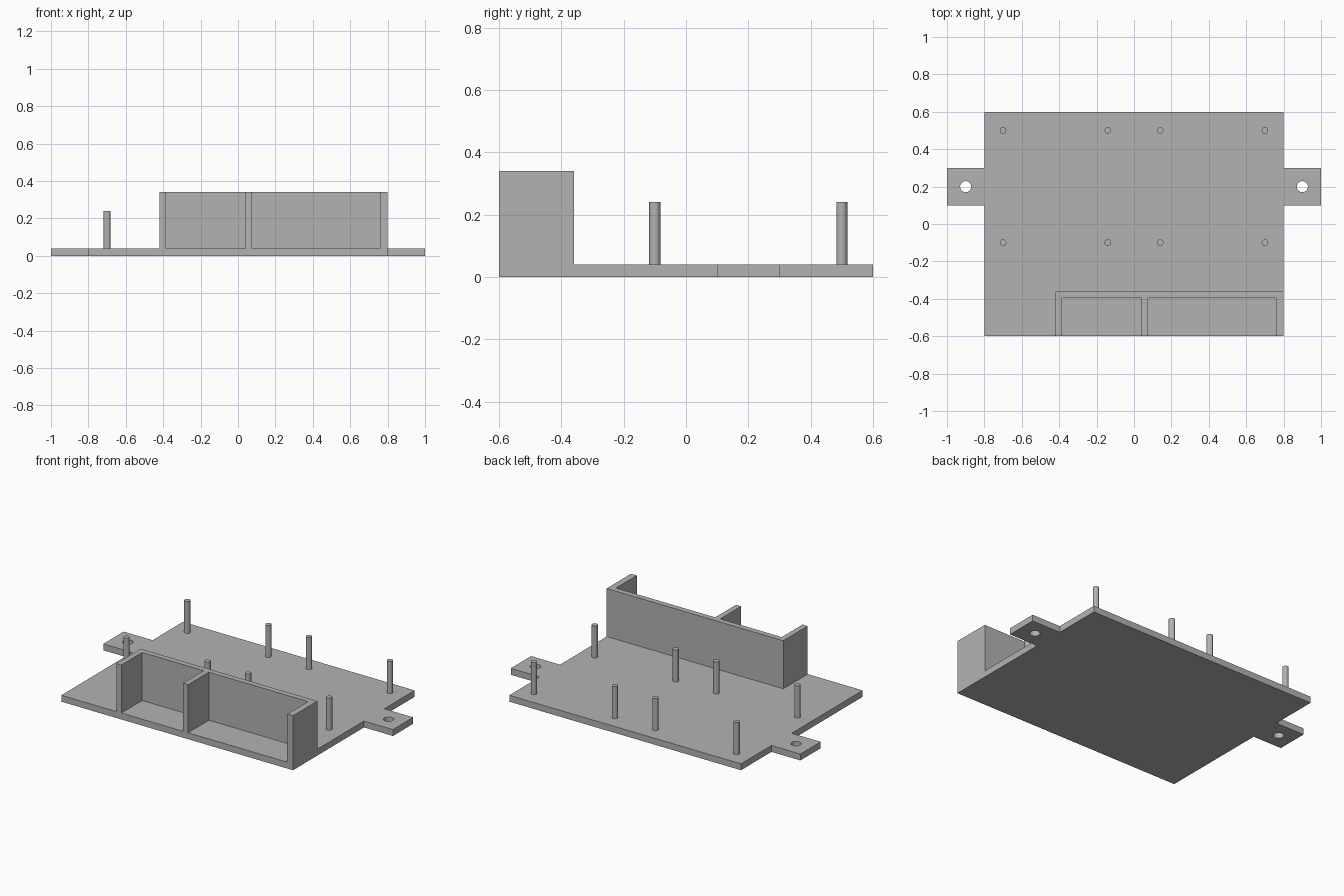
import bpy
import bmesh

cube = bpy.data.objects.get("Cube")
if cube:
    bpy.data.objects.remove(cube, do_unlink=True)

grey = bpy.data.materials.new("plain_grey")
grey.use_nodes = True
grey.diffuse_color = (0.45, 0.45, 0.45, 1)
grey.node_tree.nodes["Principled BSDF"].inputs["Base Color"].default_value = (0.45, 0.45, 0.45, 1)

BASE = 0.04
WALL_TOP = 0.34
POST_TOP = 0.24


def extrude_outline(name, points, z0, z1):
    """Make a flat-faced solid from an outline seen from above."""
    bm = bmesh.new()
    face = bm.faces.new([bm.verts.new((x, y, z0)) for x, y in points])
    result = bmesh.ops.extrude_face_region(bm, geom=[face])
    top = [v for v in result["geom"] if isinstance(v, bmesh.types.BMVert)]
    bmesh.ops.translate(bm, verts=top, vec=(0, 0, z1 - z0))
    bmesh.ops.recalc_face_normals(bm, faces=bm.faces)
    mesh = bpy.data.meshes.new(name)
    bm.to_mesh(mesh)
    bm.free()
    mesh.materials.append(grey)
    obj = bpy.data.objects.new(name, mesh)
    bpy.context.collection.objects.link(obj)
    return obj


def cylinder(name, x, y, z0, z1, radius, sides):
    bpy.ops.mesh.primitive_cylinder_add(
        vertices=sides, radius=radius, depth=z1 - z0, location=(x, y, (z0 + z1) / 2))
    obj = bpy.context.object
    obj.name = name
    obj.data.materials.append(grey)
    return obj


# Base plate with a mounting tab on each side
right_half = [(0.8, -0.6), (0.8, 0.1), (1, 0.1), (1, 0.3), (0.8, 0.3), (0.8, 0.6)]
left_half = [(-x, y) for x, y in reversed(right_half)]
plate = extrude_outline("base_plate", right_half + left_half, 0, BASE)

# Screw holes through the tabs
for x in (-0.9, 0.9):
    cutter = cylinder("hole_cutter", x, 0.2, -0.05, 0.1, 0.03, 16)
    cutter.hide_render = True
    cut = plate.modifiers.new("screw_hole", "BOOLEAN")
    cut.operation = "DIFFERENCE"
    cut.solver = "EXACT"
    cut.object = cutter
    bpy.context.view_layer.objects.active = plate
    bpy.ops.object.modifier_apply(modifier=cut.name)
    bpy.data.objects.remove(cutter, do_unlink=True)

# Two-bay holder, open at the front and top
front, inner, back = -0.6, -0.395, -0.36
bays = [(0.76, 0.075), (0.04, -0.385)]
outline = [(-0.42, front), (-0.42, back), (0.8, back), (0.8, front)]
for right, left in bays:
    outline += [(right, front), (right, inner), (left, inner), (left, front)]
extrude_outline("bay_walls", outline, BASE, WALL_TOP)

# Standoff posts in two rows
for y in (-0.1, 0.5):
    for x in (-0.7, -0.14, 0.14, 0.7):
        cylinder("standoff_post", x, y, BASE, POST_TOP, 0.018, 12)
